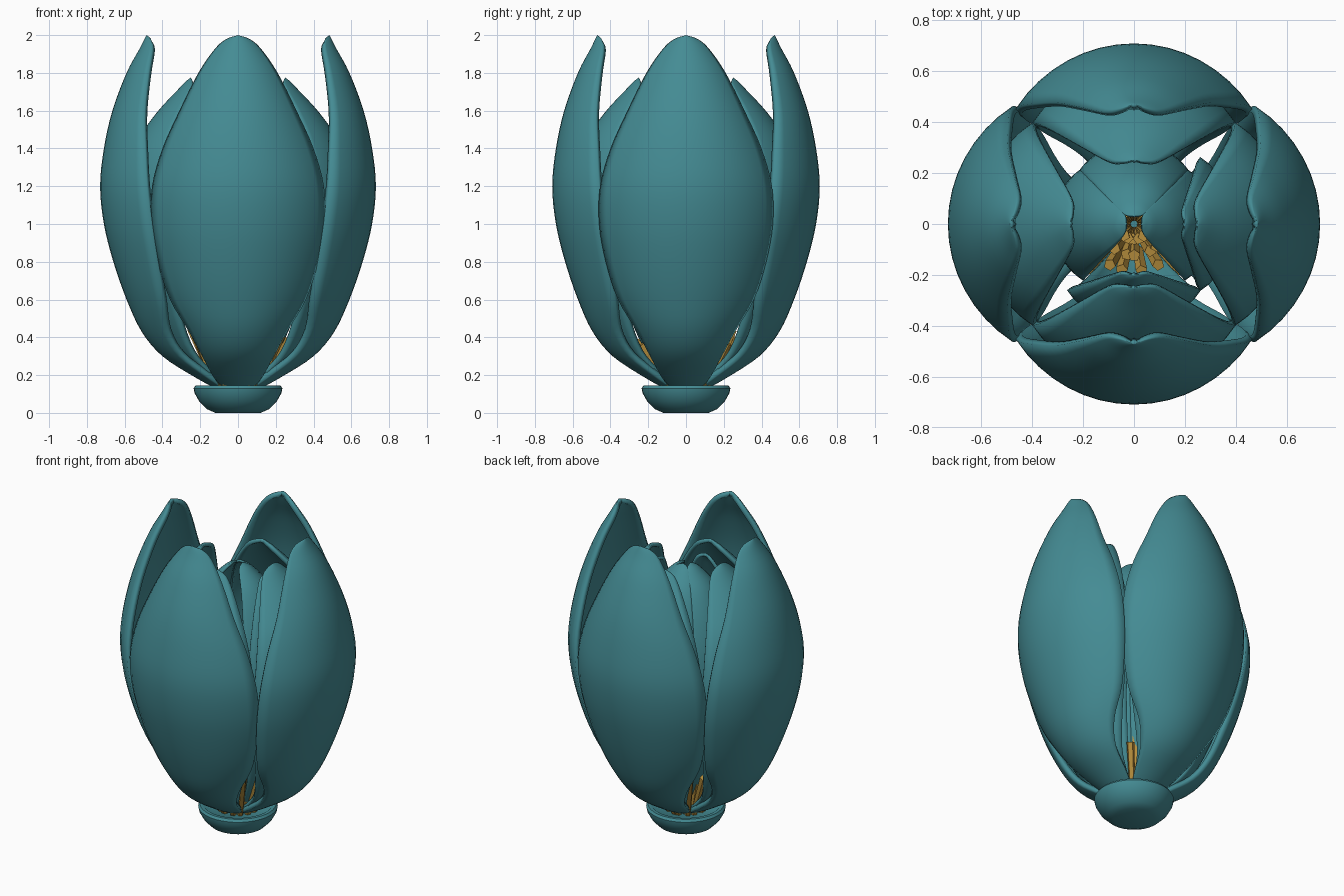
import bpy, bmesh, math, random
from mathutils import Matrix, Vector

cube = bpy.data.objects.get("Cube")
if cube:
    bpy.data.objects.remove(cube, do_unlink=True)


def make_material(name, rgb):
    mat = bpy.data.materials.new(name)
    mat.use_nodes = True
    colour = (*rgb, 1)
    mat.diffuse_color = colour
    mat.node_tree.nodes["Principled BSDF"].inputs["Base Color"].default_value = colour
    return mat


teal = make_material("petal teal", (0.058, 0.26, 0.295))
gold = make_material("stamen gold", (0.5, 0.29, 0.05))


def finish(bm, name, mat, smooth=True):
    mesh = bpy.data.meshes.new(name)
    bm.to_mesh(mesh)
    bm.free()
    mesh.materials.append(mat)
    obj = bpy.data.objects.new(name, mesh)
    bpy.context.collection.objects.link(obj)
    if smooth:
        bpy.ops.object.select_all(action='DESELECT')
        obj.select_set(True)
        bpy.context.view_layer.objects.active = obj
        bpy.ops.object.shade_smooth_by_angle(angle=math.radians(40))
    return obj


def smooth_rows(rows, steps=4):
    """Catmull-Rom curve through (radius, height, half width) rows."""
    pts = [Vector(r) for r in rows]
    pts = [2 * pts[0] - pts[1]] + pts + [2 * pts[-1] - pts[-2]]
    out = []
    for a, b, c, d in zip(pts, pts[1:], pts[2:], pts[3:]):
        for k in range(steps):
            t = k / steps
            out.append(b + 0.5 * t * (c - a + t * (2 * a - 5 * b + 4 * c - d
                                                   + t * (3 * (b - c) + d - a))))
    return out + [pts[-2]]


def petal(name, rows, angle, thickness, reach=1.0, columns=16):
    """Cupped petal facing outward at the given angle."""
    bm = bmesh.new()
    half_arc = math.radians(57)
    ca, sa = math.cos(angle), math.sin(angle)
    grid = []
    for r, z, w in smooth_rows(rows):
        bend = max(w, 0) / math.sin(half_arc)
        line = []
        for j in range(columns + 1):
            phi = half_arc * (2 * j / columns - 1)
            out = r * reach - bend * (1 - math.cos(phi))
            side = bend * math.sin(phi)
            line.append(bm.verts.new((out * ca - side * sa, out * sa + side * ca, z)))
        grid.append(line)
    for low, high in zip(grid, grid[1:]):
        for j in range(columns):
            bm.faces.new((low[j], low[j + 1], high[j + 1], high[j]))
    bmesh.ops.remove_doubles(bm, verts=bm.verts, dist=0.0005)
    obj = finish(bm, name, teal)
    shell = obj.modifiers.new("thickness", 'SOLIDIFY')
    shell.thickness = thickness
    shell.offset = -1
    return obj


# Petal outlines: radius, height, half width
outer = [(.12, .13, .08), (.23, .19, .13), (.40, .30, .19), (.51, .43, .26),
         (.59, .60, .36), (.66, .80, .425), (.71, 1.0, .46), (.73, 1.2, .455),
         (.71, 1.4, .40), (.665, 1.6, .31), (.59, 1.8, .21), (.52, 1.93, .12),
         (.495, 1.98, .06), (.485, 2.0, 0)]
middle = [(.10, .14, .06), (.20, .20, .11), (.34, .32, .18), (.46, .52, .27),
          (.56, .80, .36), (.61, 1.05, .40), (.60, 1.25, .38), (.54, 1.43, .32),
          (.43, 1.59, .22), (.31, 1.72, .11), (.27, 1.76, .05), (.25, 1.775, 0)]
inner = [(.08, .14, .05), (.17, .25, .10), (.27, .44, .16), (.36, .70, .22),
         (.40, .96, .26), (.39, 1.22, .25), (.33, 1.46, .18), (.26, 1.61, .10),
         (.22, 1.68, .05), (.20, 1.7, 0)]
bud = [(.06, .14, .04), (.14, .27, .09), (.22, .45, .15), (.29, .70, .20),
       (.32, .96, .22), (.31, 1.2, .215), (.26, 1.41, .18), (.18, 1.58, .125),
       (.09, 1.68, .065), (.05, 1.71, .03), (.03, 1.72, 0)]

sides = {"left": 0, "back": 90, "right": 180, "front": 270}
for side, degrees in sides.items():
    a = math.radians(degrees)
    reach = 0.97 if side in ("front", "back") else 1.0
    petal(f"outer_petal_{side}", outer, a, 0.03, reach)
    petal(f"middle_petal_{side}", middle, a, 0.025)
    # Loose inner petals on two sides, closed bud on the other three
    if side in ("front", "left"):
        petal(f"inner_petal_{side}", inner, a, 0.02)
    if side != "front":
        petal(f"bud_petal_{side}", bud, a, 0.015)

# Cup at the base, turned from a profile
bm = bmesh.new()
profile = [(0, 0), (.12, 0), (.165, .02), (.205, .06), (.23, .105), (.235, .13),
           (.225, .145), (.205, .145), (.18, .125), (0, .115)]
verts = [bm.verts.new((r, 0, z)) for r, z in profile]
edges = [bm.edges.new(pair) for pair in zip(verts, verts[1:])]
bmesh.ops.spin(bm, geom=verts + edges, cent=(0, 0, 0), axis=(0, 0, 1),
               angle=math.tau, steps=40)
bmesh.ops.remove_doubles(bm, verts=bm.verts, dist=0.0005)
bmesh.ops.recalc_face_normals(bm, faces=bm.faces)
finish(bm, "base_cup", teal)

# Stamens: tapered filaments fanning out of the cup
random.seed(4)
bm = bmesh.new()
count = 64
for i in range(count):
    turn = math.tau * i / count * 5 + random.uniform(-0.1, 0.1)
    ring = (i % 4) / 3
    direction = Vector((math.cos(turn), math.sin(turn), 0))
    start = direction * (0.03 + 0.08 * ring) + Vector((0, 0, 0.12))
    end = direction * (0.06 + 0.19 * ring)
    end.z = random.uniform(0.36, 0.46) + 0.15 * (1 - ring)
    axis = end - start
    place = (Matrix.Translation((start + end) / 2)
             @ axis.to_track_quat('Z', 'Y').to_matrix().to_4x4())
    bmesh.ops.create_cone(bm, cap_ends=True, segments=5, radius1=0.018,
                          radius2=0.024, depth=axis.length, matrix=place)
finish(bm, "stamens", gold, smooth=False)
